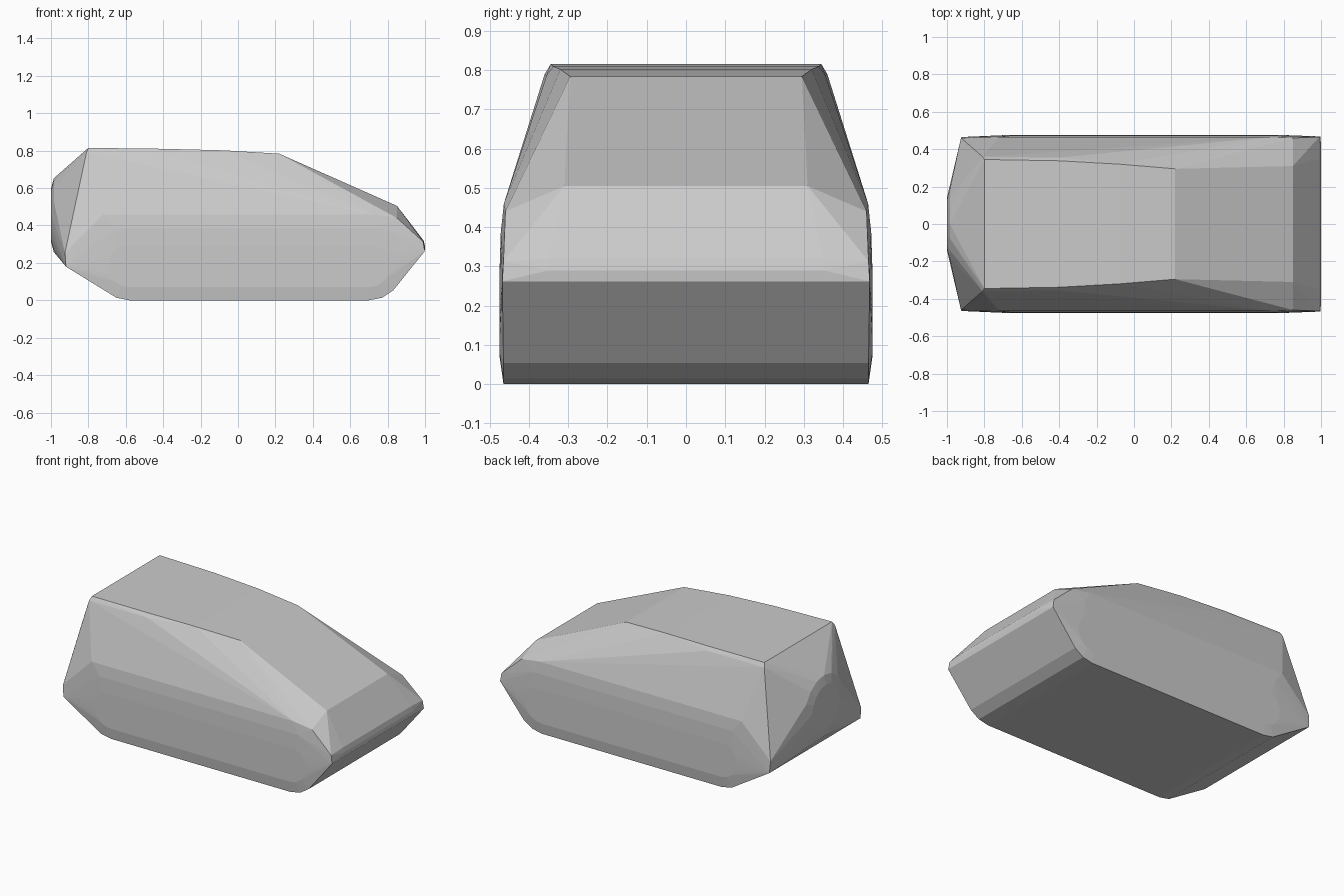
import bpy, bmesh, math

if "Cube" in bpy.data.objects:
    bpy.data.objects.remove(bpy.data.objects["Cube"])

bm = bmesh.new()


def pair(x, y, z):
    """Add a point and its mirror across the centre plane."""
    for s in (-1, 1):
        bm.verts.new((x, s * y, z))


def wheel_ring(cx, r, y):
    """Ring of a sixteen-sided wheel, on both sides of the body."""
    for i in range(16):
        a = math.tau * i / 16
        pair(cx + r * math.sin(a), y, 0.185 + r * math.cos(a))


# Roof edge, from the rear to the top of the windscreen
for p in [(-0.8, 0.345, 0.815), (-0.4, 0.338, 0.81), (-0.08, 0.32, 0.802),
          (0.22, 0.295, 0.784), (-0.81, 0.36, 0.79), (-0.4, 0.355, 0.787)]:
    pair(*p)

# Bonnet and front bumper
for p in [(0.85, 0.31, 0.505), (0.85, 0.46, 0.44), (0.992, 0.35, 0.32),
          (0.99, 0.465, 0.313), (0.998, 0.468, 0.262), (1.0, 0.35, 0.29)]:
    pair(*p)

# Flanks and rear corners
for p in [(-0.72, 0.464, 0.46), (0.72, 0.464, 0.46), (-0.66, 0.472, 0.385),
          (0.76, 0.472, 0.385), (-0.92, 0.465, 0.18), (-0.925, 0.46, 0.255)]:
    pair(*p)

# Wheels
for cx in (-0.58, 0.70):
    wheel_ring(cx, 0.185, 0.465)
    wheel_ring(cx, 0.115, 0.475)

# Spare wheel on the tail
for x, r in ((-1.0, 0.14), (-0.985, 0.197)):
    for i in range(16):
        a = math.tau * i / 16
        bm.verts.new((x, r * math.sin(a), 0.455 + r * math.cos(a)))

# Wrap everything in one faceted shell
res = bmesh.ops.convex_hull(bm, input=bm.verts[:])
loose = [v for v in bm.verts if not v.link_faces]
bmesh.ops.delete(bm, geom=loose, context='VERTS')
bmesh.ops.dissolve_limit(bm, angle_limit=math.radians(0.5),
                         verts=bm.verts[:], edges=bm.edges[:])
bmesh.ops.recalc_face_normals(bm, faces=bm.faces[:])

mesh = bpy.data.meshes.new("car_body_shell")
bm.to_mesh(mesh)
bm.free()
body = bpy.data.objects.new("car_body_shell", mesh)
bpy.context.collection.objects.link(body)
